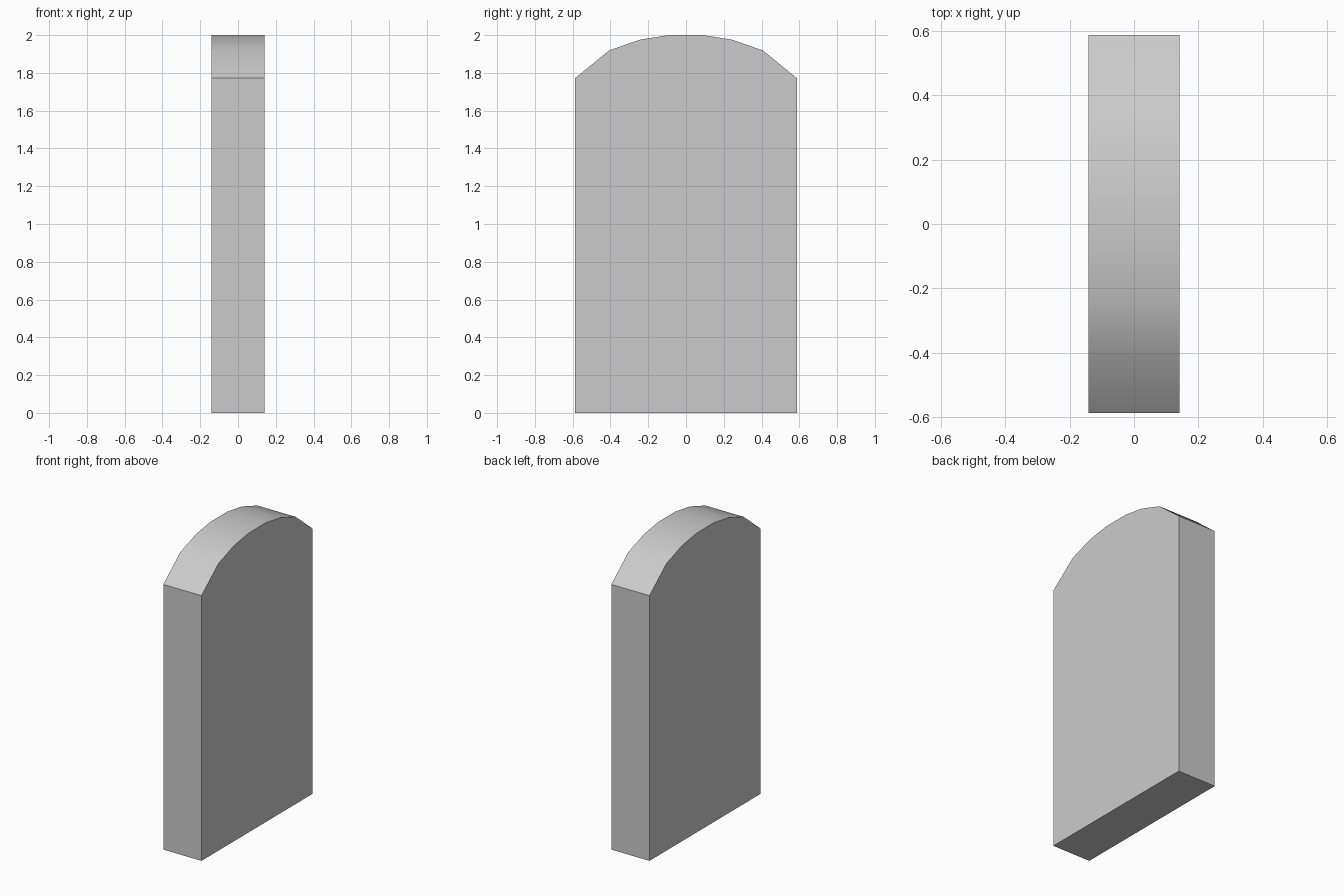
import bpy, bmesh, math

if "Cube" in bpy.data.objects:
    bpy.data.objects.remove(bpy.data.objects["Cube"])

HALF_THICK = 0.141

# Half of the arched outline (y, z), from the base up to the crown
half = [(0.587, 0.0), (0.587, 1.772), (0.407, 1.919), (0.243, 1.976), (0.09, 2.0)]
outline = half + [(-y, z) for y, z in reversed(half)]

# Arched slab: outline extruded across x
bm = bmesh.new()
face = bm.faces.new([bm.verts.new((-HALF_THICK, y, z)) for y, z in outline])
extruded = bmesh.ops.extrude_face_region(bm, geom=[face])["geom"]
verts = [v for v in extruded if isinstance(v, bmesh.types.BMVert)]
bmesh.ops.translate(bm, verts=verts, vec=(2 * HALF_THICK, 0, 0))
bmesh.ops.recalc_face_normals(bm, faces=bm.faces)

mesh = bpy.data.meshes.new("arched_slab")
bm.to_mesh(mesh)
bm.free()
slab = bpy.data.objects.new("arched_slab", mesh)
bpy.context.collection.objects.link(slab)

# Smooth the arch, keep the outer edges sharp
bpy.context.view_layer.objects.active = slab
slab.select_set(True)
bpy.ops.object.shade_smooth_by_angle(angle=math.radians(30))
